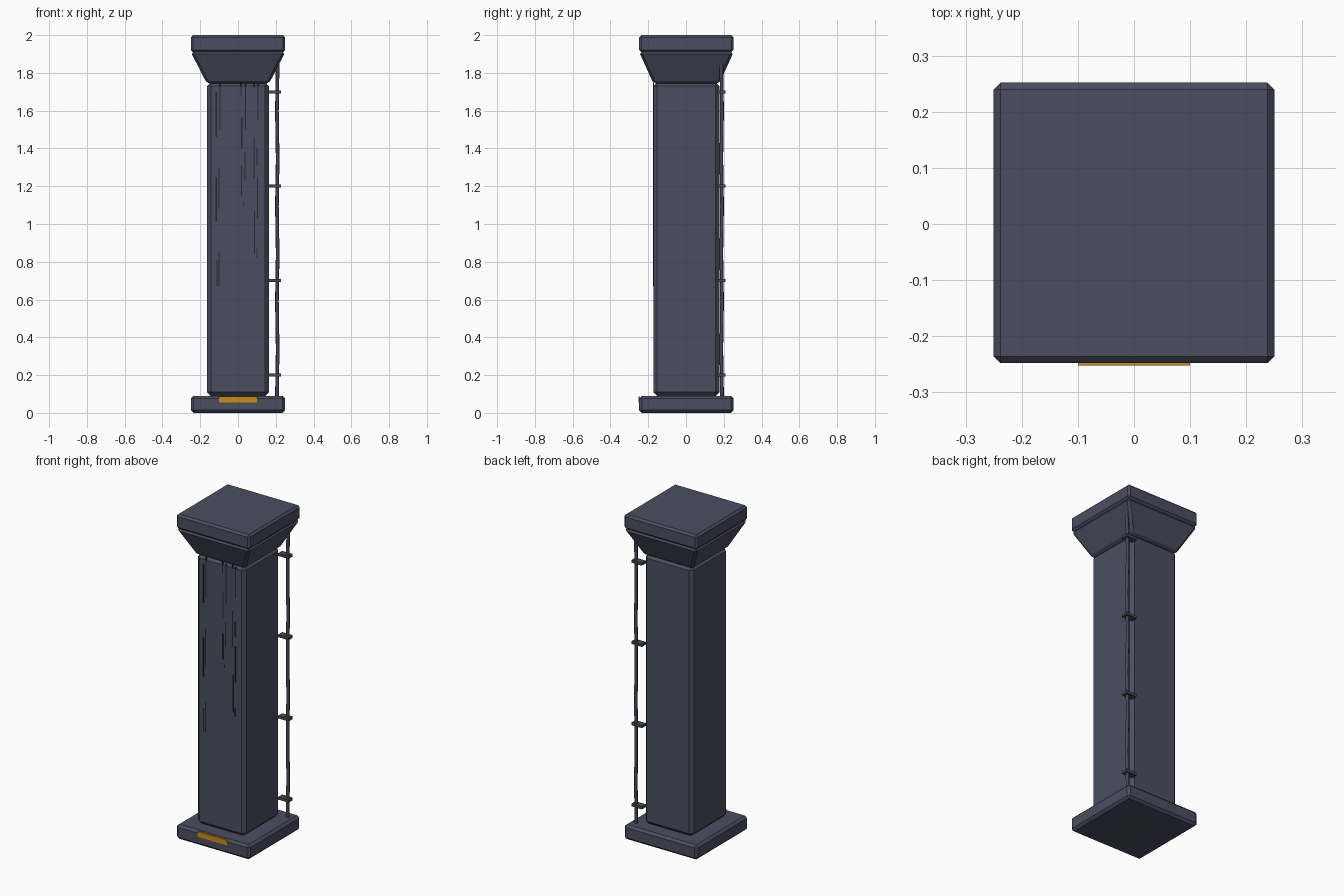
import bpy, bmesh
from mathutils import Vector

cube = bpy.data.objects.get("Cube")
if cube:
    bpy.data.objects.remove(cube, do_unlink=True)

CY = 0.002  # body sits slightly back because the plate protrudes


def material(name, color):
    m = bpy.data.materials.new(name)
    m.use_nodes = True
    m.diffuse_color = (*color, 1)
    m.node_tree.nodes["Principled BSDF"].inputs["Base Color"].default_value = (*color, 1)
    return m


STONE = material("slate concrete", (0.070, 0.076, 0.118))
DARK = material("dark crack", (0.018, 0.020, 0.030))
METAL = material("dark metal", (0.060, 0.065, 0.095))
AMBER = material("amber plate", (0.60, 0.27, 0.012))


def finish(name, bm, mat):
    bmesh.ops.recalc_face_normals(bm, faces=bm.faces)
    mesh = bpy.data.meshes.new(name)
    bm.to_mesh(mesh)
    bm.free()
    mesh.materials.append(mat)
    obj = bpy.data.objects.new(name, mesh)
    bpy.context.collection.objects.link(obj)
    return obj


def add_box(bm, x, y, z, flare=(1, 1)):
    """Box from ranges; flare widens the top face."""
    lo, hi = Vector((x[0], y[0], z[0])), Vector((x[1], y[1], z[1]))
    mid, size = (lo + hi) / 2, hi - lo
    for v in bmesh.ops.create_cube(bm, size=1)["verts"]:
        f = flare if v.co.z > 0 else (1, 1)
        v.co = mid + Vector((v.co.x * size.x * f[0], v.co.y * size.y * f[1], v.co.z * size.z))


def block(name, x, y, z, mat, bevel=0, flare=(1, 1)):
    bm = bmesh.new()
    add_box(bm, x, y, z, flare)
    if bevel:
        bmesh.ops.bevel(bm, geom=bm.edges[:], offset=bevel, segments=1, affect='EDGES')
    return finish(name, bm, mat)


def centred(name, hx, hy, z, bevel, flare=(1, 1)):
    return block(name, (-hx, hx), (CY - hy, CY + hy), z, STONE, bevel, flare)


# Masonry
centred("base_slab", 0.25, 0.25, (0, 0.09), 0.014)
centred("shaft", 0.164, 0.175, (0.09, 1.75), 0.02)
centred("capital", 0.165, 0.175, (1.745, 1.91), 0.012, (0.25 / 0.165, 0.25 / 0.175))
centred("cap_slab", 0.25, 0.25, (1.91, 2.0), 0.012)

# Plate on the front edge of the base
block("base_plate", (-0.1, 0.1), (-0.252, -0.243), (0.055, 0.087), AMBER)

# Thin vertical cracks on the front of the shaft: x, bottom, top
cracks = [
    (-.115, 1.46, 1.70), (-.096, 1.50, 1.75), (-.10, 1.08, 1.30), (-.115, 1.01, 1.25),
    (-.10, .67, .855), (-.112, .67, .81), (.016, 1.68, 1.75), (.04, 1.5, 1.74),
    (.02, 1.4, 1.56), (.037, 1.23, 1.38), (.018, 1.15, 1.31), (.03, 1.1, 1.115),
    (.085, 1.72, 1.75), (.105, 1.55, 1.74), (.085, 1.24, 1.46), (.10, 1.31, 1.4),
    (.103, 1.03, 1.25), (.087, .84, 1.07), (.10, .82, .87),
]
bm = bmesh.new()
front = CY - 0.175
for x, bottom, top in cracks:
    add_box(bm, (x - .003, x + .003), (front - .002, front + .003), (bottom, top))
finish("front_cracks", bm, DARK)

# Slightly wavering conduit up the back left corner
curve = bpy.data.curves.new("conduit", 'CURVE')
curve.dimensions = '3D'
curve.bevel_depth = 0.01
curve.bevel_resolution = 1
curve.use_fill_caps = True
spline = curve.splines.new('POLY')
STEPS = 7
spline.points.add(STEPS)
for i, p in enumerate(spline.points):
    sway = 0.003 if i % 2 else -0.001
    p.co = (0.207 + sway, 0.19 - sway, 0.085 + i * 1.765 / STEPS, 1)
curve.materials.append(METAL)
bpy.context.collection.objects.link(bpy.data.objects.new("conduit", curve))

# Brackets holding the conduit
for i in range(4):
    z = 0.2 + i * 0.5
    block(f"conduit_bracket_{i + 1}", (0.155, 0.227), (0.168, 0.208), (z - .008, z + .008), METAL)
